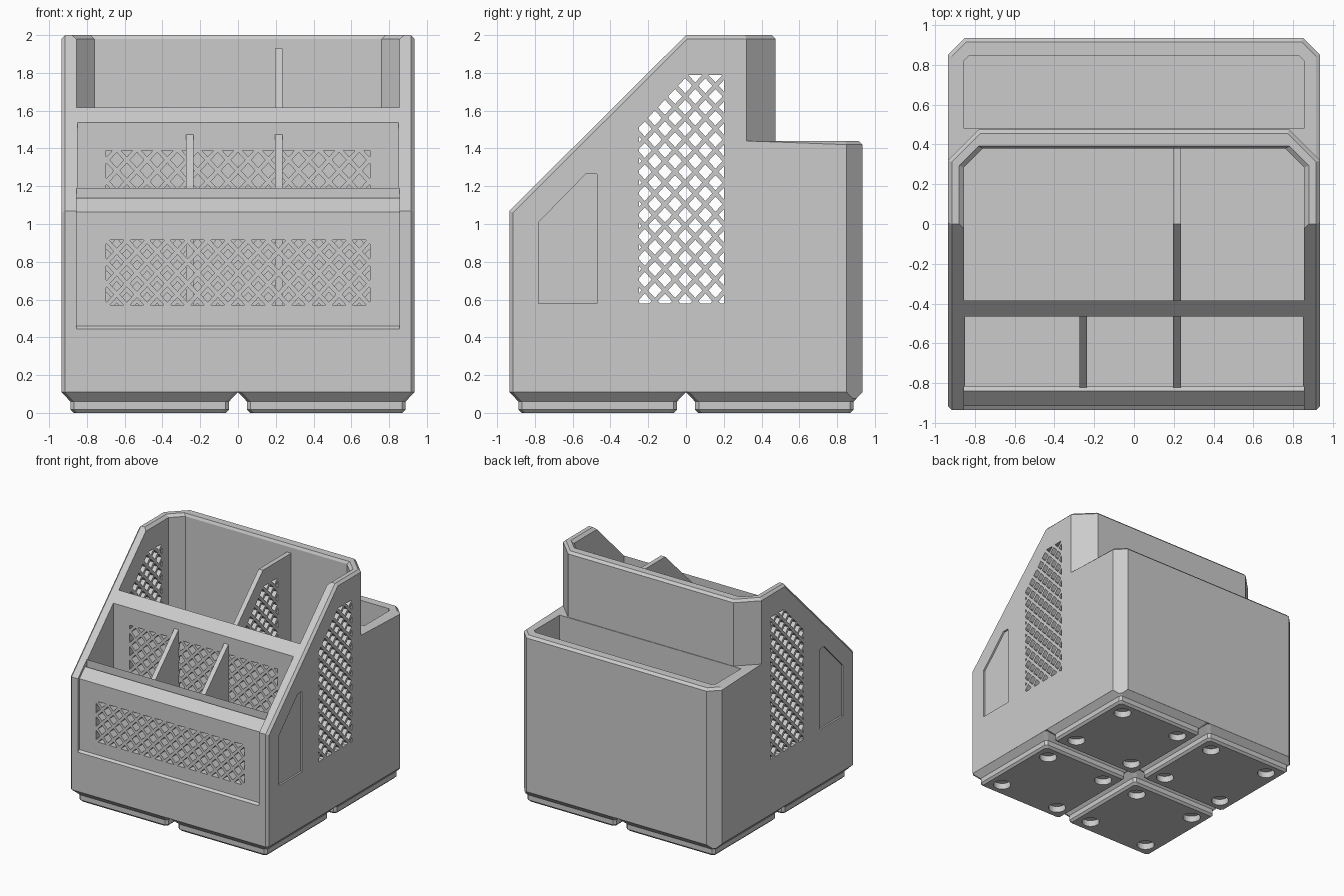
import bpy, bmesh, math

old = bpy.data.objects.get("Cube")
if old:
    bpy.data.objects.remove(old, do_unlink=True)

grey = bpy.data.materials.new("plain grey")
grey.use_nodes = True
grey.diffuse_color = (0.6, 0.6, 0.6, 1)
grey.node_tree.nodes["Principled BSDF"].inputs["Base Color"].default_value = (0.6, 0.6, 0.6, 1)


def loft(name, stacks):
    """Closed solids, each made from a stack of matching 3D rings."""
    bm = bmesh.new()
    for rings in stacks:
        loops = [[bm.verts.new(p) for p in ring] for ring in rings]
        bm.faces.new(loops[0])
        bm.faces.new(loops[-1])
        for low, high in zip(loops, loops[1:]):
            for i in range(len(low)):
                j = (i + 1) % len(low)
                bm.faces.new((low[i], low[j], high[j], high[i]))
    bmesh.ops.recalc_face_normals(bm, faces=bm.faces[:])
    mesh = bpy.data.meshes.new(name)
    bm.to_mesh(mesh)
    bm.free()
    mesh.materials.append(grey)
    obj = bpy.data.objects.new(name, mesh)
    bpy.context.collection.objects.link(obj)
    return obj


def place(axis, t, u, v):
    return [(t, u, v), (u, t, v), (u, v, t)][axis]


def prism(name, polys, axis, a, b):
    return loft(name, [[[place(axis, t, u, v) for u, v in poly] for t in (a, b)]
                       for poly in polys])


def cut(obj, *cutters):
    for c in cutters:
        c.hide_render = True
        mod = obj.modifiers.new("cut", 'BOOLEAN')
        mod.operation, mod.solver, mod.object = 'DIFFERENCE', 'EXACT', c
    bpy.context.view_layer.update()
    done = obj.evaluated_get(bpy.context.evaluated_depsgraph_get())
    mesh = bpy.data.meshes.new_from_object(done)
    obj.modifiers.clear()
    obj.data = mesh
    for c in cutters:
        bpy.data.objects.remove(c, do_unlink=True)


def rect(u0, v0, u1, v1):
    return [(u0, v0), (u1, v0), (u1, v1), (u0, v1)]


def mirrored(poly):
    return [poly, [(-u, v) for u, v in poly]]


def clip(poly, a, b, c):
    """Keep the part of a polygon where a*u + b*v <= c."""
    out = []
    for p, q in zip(poly, poly[1:] + poly[:1]):
        dp, dq = a * p[0] + b * p[1] - c, a * q[0] + b * q[1] - c
        if dp <= 0:
            out.append(p)
        if dp * dq < 0:
            t = dp / (dp - dq)
            out.append((p[0] + t * (q[0] - p[0]), p[1] + t * (q[1] - p[1])))
    return out


def lattice(u0, v0, u1, v1, shift_u, shift_v, slope=9.0):
    """Staggered diamond holes inside a rectangle with a 45 degree top corner."""
    du, dv, ru, rv = 0.107, 0.114, 0.037, 0.04
    holes = []
    for row in range(40):
        v = v0 + shift_v + (row - 1) * dv / 2
        for col in range(-10, 11):
            u = shift_u + (col + (row % 2) / 2) * du
            d = [(u - ru, v), (u, v - rv), (u + ru, v), (u, v + rv)]
            for line in ((-1, 0, -u0), (1, 0, u1), (0, -1, -v0), (0, 1, v1), (-1, 1, slope)):
                d = clip(d, *line)
            if len(d) > 2:
                holes.append(d)
    return holes


HALF = 0.935    # half width of the body
WALL = 0.855    # inner half width
FLOOR = 0.16
BASE = 0.11


def back_corners():
    tri = [(HALF + 0.015, 0.835), (1.1, 1.1), (0.835, HALF + 0.015)]
    return prism("corner_cutter", mirrored(tri), 2, -0.1, 2.2)


# Outer body from its side profile, with slanted rear corners
body = prism("body", [[(-HALF, BASE), (-HALF, 1.07), (0, 2), (0.475, 2), (0.475, 1.44),
                       (HALF, 1.44), (HALF, BASE)]], 0, -HALF, HALF)
tall = [(HALF + 0.02, 0.30), (1.1, 0.62), (0.635, 0.62)]
cut(body, back_corners(), prism("tall_corner_cutter", mirrored(tall), 2, 1.44, 2.2))

# Small bevel on the sharp outer edges
bm = bmesh.new()
bm.from_mesh(body.data)
bmesh.ops.remove_doubles(bm, verts=bm.verts[:], dist=1e-5)
bmesh.ops.dissolve_limit(bm, angle_limit=0.01, verts=bm.verts[:], edges=bm.edges[:])
sharp = [e for e in bm.edges if e.is_manifold and e.calc_face_angle_signed() > 1.05
         and max(v.co.z for v in e.verts) > BASE + 0.01]
bmesh.ops.bevel(bm, geom=sharp, offset=0.02, segments=1, affect='EDGES', clamp_overlap=True)
bm.to_mesh(body.data)
bm.free()

# Bins: rear, middle (with a flared rim) and front
rear = [(-WALL, 0.48), (WALL, 0.48), (WALL, 0.82), (0.83, 0.845), (-0.83, 0.845), (-WALL, 0.82)]
middle = [(-WALL, -0.385), (WALL, -0.385), (WALL, 0.285), (0.76, 0.38), (-0.76, 0.38), (-WALL, 0.285)]
cut(body, prism("rear_bin_cutter", [rear], 2, FLOOR, 1.6))
cut(body, prism("middle_bin_cutter", [middle], 2, FLOOR, 2.2))
cut(body, loft("rim_cutter", [[[(x * s, y * s, z) for x, y in middle]
                              for z, s in ((1.975, 0.995), (2.005, 1.035))]]))
cut(body, prism("front_bin_cutter", [rect(-0.85, -0.815, 0.85, -0.465)], 2, FLOOR, 2.2))

# Sunken front panel with a lower sloped lip
panel = [(-1, 0.445), (-HALF, 0.445), (-0.915, 0.46), (-0.915, 1.064), (-0.838, 1.138),
         (-0.815, 1.118), (-0.815, 1.4), (-1, 1.4)]
cut(body, prism("front_panel_cutter", [panel], 0, -WALL, WALL))

# Sunken label panels on both sides
label = [(-0.78, 0.58), (-0.47, 0.58), (-0.47, 1.265), (-0.53, 1.265), (-0.78, 1.01)]
for side in (-1, 1):
    cut(body, prism("label_cutter", [label], 0, side * 0.92, side * 1.1))

# Dividers
for x in (-0.255, 0.215):
    prism("front_divider", [[(-0.83, 0.15), (-0.83, 1.115), (-0.455, 1.485), (-0.455, 0.15)]],
          0, x - 0.02, x + 0.02)
middle_divider = prism("middle_divider", [[(-0.395, 0.15), (-0.395, 1.54), (0, 1.93),
                                           (0.39, 1.93), (0.39, 0.15)]], 0, 0.195, 0.235)

# Diamond lattices through the sides, middle divider, front wall and middle wall
side_holes = lattice(-0.25, 0.58, 0.2, 1.79, -0.058 - 0.0535, 0.069, 1.79)
for target in (body, middle_divider):
    cut(target, prism("side_lattice_cutter", side_holes, 0, -1.1, 1.1))
cut(body, prism("front_lattice_cutter", lattice(-0.7, 0.57, 0.7, 0.915, 0, 0.057), 1, -1.1, -0.7))
cut(body, prism("middle_lattice_cutter", lattice(-0.7, 0.57, 0.7, 1.39, 0, 0.028), 1, -0.55, -0.3))


# Four stepped feet with round pockets underneath
def foot_ring(cx, cy, h, z):
    k = h - 0.02
    return [(cx + x, cy + y, z) for x, y in
            ((-k, -h), (k, -h), (h, -k), (h, k), (k, h), (-k, h), (-h, k), (-h, -k))]


centres = [(x, y) for x in (-0.4675, 0.4675) for y in (-0.4675, 0.4675)]
steps = ((0, 0.403), (0.018, 0.42), (0.06, 0.42), (BASE, 0.467))
feet = loft("base_feet", [[foot_ring(cx, cy, h, z) for z, h in steps] for cx, cy in centres])
pockets = [[(cx + dx + 0.07 * math.cos(a * math.tau / 24), cy + dy + 0.07 * math.sin(a * math.tau / 24))
            for a in range(24)]
           for cx, cy in centres for dx in (-0.29, 0.29) for dy in (-0.29, 0.29)]
cut(feet, back_corners())
cut(feet, prism("pocket_cutter", pockets, 2, -0.1, 0.053))
